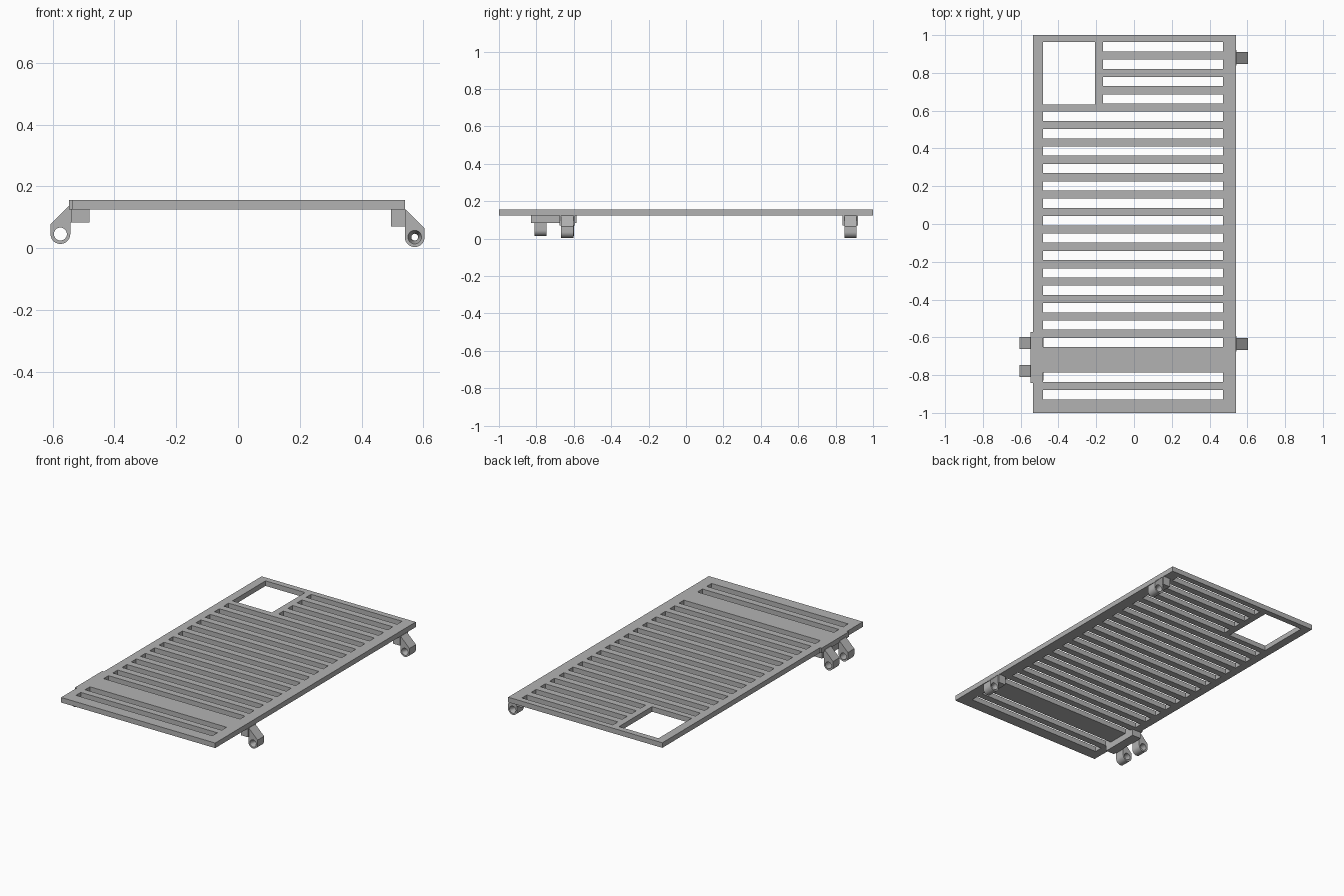
import bpy
import math

cube = bpy.data.objects.get("Cube")
if cube:
    bpy.data.objects.remove(cube, do_unlink=True)

grey = bpy.data.materials.new("mid grey")
grey.use_nodes = True
colour = (0.45, 0.45, 0.45, 1)
grey.diffuse_color = colour
grey.node_tree.nodes["Principled BSDF"].inputs["Base Color"].default_value = colour

PLATE_BOTTOM, PLATE_TOP = 0.125, 0.157


def rectangle(x0, x1, y0, y1):
    return [(x0, y0), (x1, y0), (x1, y1), (x0, y1)]


def arc(cx, cy, r, start, end, steps):
    angles = [math.radians(start + (end - start) * i / steps) for i in range(steps + 1)]
    return [(cx + r * math.cos(a), cy + r * math.sin(a)) for a in angles]


def extruded(name, loops, thickness, location, upright=False):
    """Extrude a flat outline (first loop) with holes (other loops)."""
    curve = bpy.data.curves.new(name, "CURVE")
    curve.dimensions = "2D"
    curve.fill_mode = "BOTH"
    curve.extrude = thickness / 2
    for loop in loops:
        spline = curve.splines.new("POLY")
        spline.points.add(len(loop) - 1)
        for point, (x, y) in zip(spline.points, loop):
            point.co = (x, y, 0, 1)
        spline.use_cyclic_u = True
    obj = bpy.data.objects.new(name, curve)
    bpy.context.collection.objects.link(obj)
    obj.location = location
    if upright:
        obj.rotation_euler.x = math.pi / 2
    bpy.ops.object.select_all(action="DESELECT")
    obj.select_set(True)
    bpy.context.view_layer.objects.active = obj
    bpy.ops.object.convert(target="MESH")
    obj = bpy.context.object
    obj.data.materials.clear()
    obj.data.materials.append(grey)
    bpy.ops.object.shade_smooth_by_angle(angle=math.radians(30))
    return obj


def box(name, x0, x1, y0, y1, z0, z1):
    return extruded(name, [rectangle(x0, x1, y0, y1)], z1 - z0, (0, 0, (z0 + z1) / 2))


def bore_sleeve(name, cx, y0, y1, cz, wide, narrow, sides=32):
    """Hourglass lining that narrows the bore towards its middle."""
    rows = [(y0, wide), ((y0 + y1) / 2, narrow), (y1, wide)]
    verts = [(x, y, z) for y, r in rows
             for x, z in arc(cx, cz, r, 0, 360, sides)[:-1]]
    faces = []
    for row in range(2):
        for i in range(sides):
            a, b = row * sides + i, row * sides + (i + 1) % sides
            faces.append((a, a + sides, b + sides, b))
    mesh = bpy.data.meshes.new(name)
    mesh.from_pydata(verts, [], faces)
    mesh.materials.append(grey)
    mesh.shade_smooth()
    obj = bpy.data.objects.new(name, mesh)
    bpy.context.collection.objects.link(obj)


# Slotted cover plate with a rectangular window
pitch, slot = 0.0921, 0.049
loops = [rectangle(-0.535, 0.541, -1, 1), rectangle(-0.482, -0.206, 0.633, 0.963)]
for i in range(21):
    if i == 18:
        continue
    top = 0.963 - pitch * i
    loops.append(rectangle(-0.164 if i < 4 else -0.482, 0.471, top - slot, top))
extruded("slotted_plate", loops, PLATE_TOP - PLATE_BOTTOM,
         (0, 0, (PLATE_TOP + PLATE_BOTTOM) / 2))

# Left-hand lugs with a conical bore, each under its own mounting block
cx, cz, r = 0.572, 0.036, 0.032
for place, y in (("front", -0.635), ("rear", 0.879)):
    outline = [(0.535, 0.126), (0.542, 0.126), (cx + r, 0.065)]
    outline += arc(cx, cz, r, 0, -180, 20) + [(cx - r, 0.07), (0.535, 0.07)]
    hole = arc(cx, cz, 0.022, 0, 360, 32)[:-1]
    extruded(place + "_left_lug", [outline, hole], 0.065, (0, y, 0), upright=True)
    bore_sleeve(place + "_left_bore", cx, y - 0.0325, y + 0.0325, cz, 0.022, 0.011)
    box(place + "_left_block", 0.495, 0.543, y - 0.041, y + 0.041, 0.07, 0.126)

# Right-hand hinge: pair of plain lugs on one long block with an edge lip
cx, cz = -0.575, 0.046
for place, y in (("front", -0.779), ("rear", -0.631)):
    outline = [(-0.53, 0.136), (-0.549, 0.136), (cx - r, 0.078)]
    outline += arc(cx, cz, r, 180, 360, 20) + [(cx + r, 0.084), (-0.53, 0.084)]
    hole = arc(cx, cz, 0.021, 0, 360, 32)[:-1]
    extruded(place + "_right_lug", [outline, hole], 0.064, (0, y, 0), upright=True)
box("right_hinge_block", -0.54, -0.48, -0.828, -0.585, 0.084, 0.126)
box("right_hinge_lip", -0.547, -0.533, -0.842, -0.572, PLATE_BOTTOM, PLATE_TOP)
